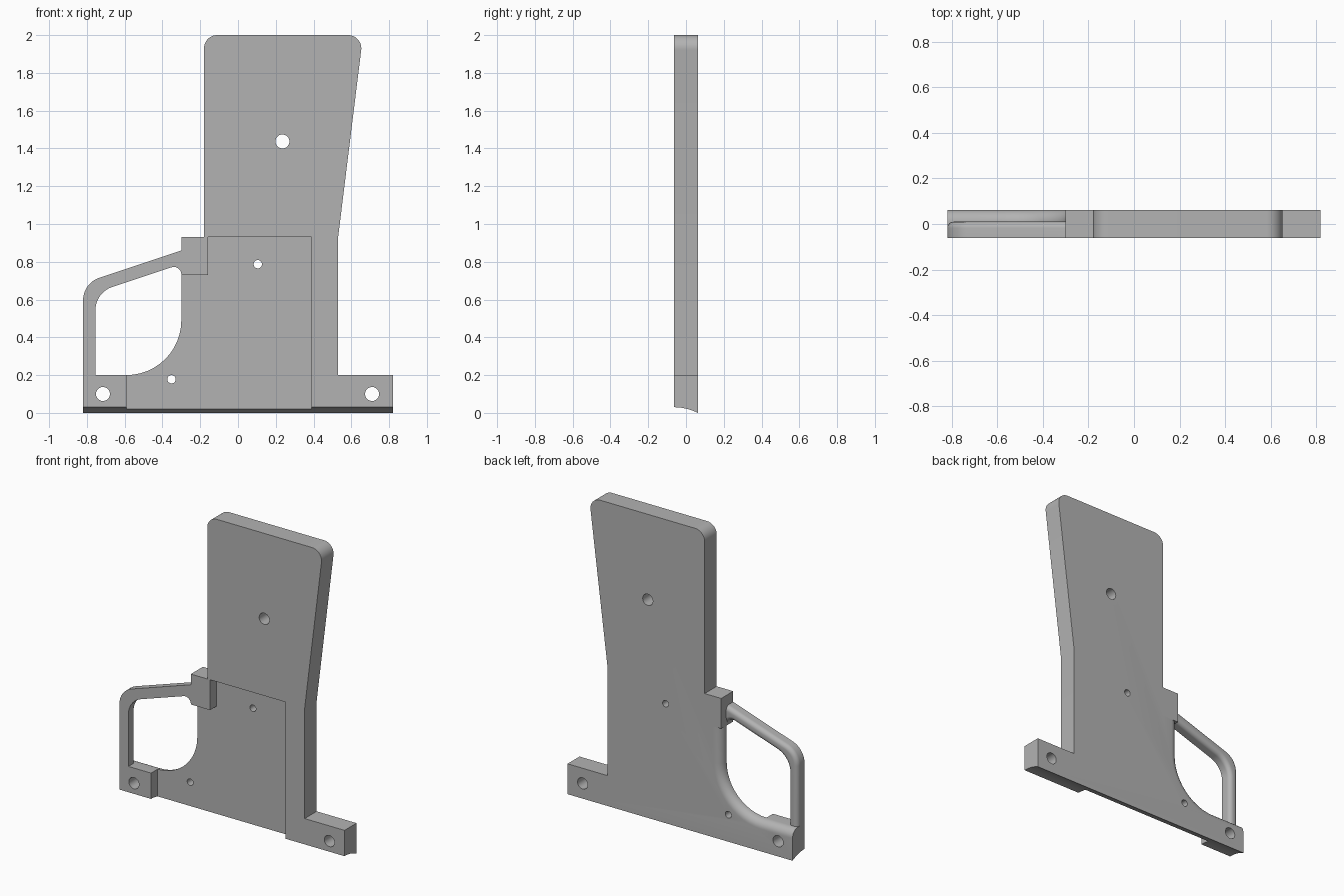
import bpy
import bmesh
import math
from mathutils import Vector

cube = bpy.data.objects.get("Cube")
if cube:
    bpy.data.objects.remove(cube, do_unlink=True)

FRONT, BACK = -0.0625, 0.0625
RECESS_FLOOR = 0.005
GUARD_BACK = 0.01

grey = bpy.data.materials.new("plain_grey")
grey.use_nodes = True
colour = (0.45, 0.45, 0.45, 1)
grey.diffuse_color = colour
grey.node_tree.nodes["Principled BSDF"].inputs["Base Color"].default_value = colour


def rounded(points, steps=12):
    """Outline of (x, z) points; a third value rounds that corner."""
    out = []
    for i, p in enumerate(points):
        c = Vector(p[:2])
        if len(p) == 2:
            out.append(c)
            continue
        a = (Vector(points[i - 1][:2]) - c).normalized()
        b = (Vector(points[(i + 1) % len(points)][:2]) - c).normalized()
        half = a.angle(b) / 2
        centre = c + (a + b).normalized() * p[2] / math.sin(half)
        reach = p[2] / math.tan(half)
        start, end = c + a * reach - centre, c + b * reach - centre
        sweep = start.angle(end)
        for k in range(steps + 1):
            t = k / steps
            out.append(centre + (start * math.sin((1 - t) * sweep)
                                 + end * math.sin(t * sweep)) / math.sin(sweep))
    return out


def prism(name, outline, low, high, axis="y", fillet=0, rule=None):
    """Extrude an outline along y or x, with optional rounded back edges."""
    bm = bmesh.new()
    place = (lambda u, v, d: (u, d, v)) if axis == "y" else (lambda u, v, d: (d, u, v))
    near = [bm.verts.new(place(u, v, low)) for u, v in outline]
    far = [bm.verts.new(place(u, v, high)) for u, v in outline]
    bm.faces.new(near)
    bm.faces.new(far[::-1])
    for i in range(len(near)):
        j = (i + 1) % len(near)
        bm.faces.new((near[i], far[i], far[j], near[j]))
    bmesh.ops.recalc_face_normals(bm, faces=bm.faces)
    if fillet:
        edges = []
        for e in bm.edges:
            mid = (e.verts[0].co + e.verts[1].co) / 2
            if all(abs(v.co.y - high) < 1e-5 for v in e.verts) and rule(mid):
                edges.append(e)
        bmesh.ops.bevel(bm, geom=edges, offset=fillet, offset_type='OFFSET',
                        segments=8, profile=0.5, affect='EDGES', clamp_overlap=False)
    mesh = bpy.data.meshes.new(name)
    bm.to_mesh(mesh)
    bm.free()
    mesh.materials.append(grey)
    obj = bpy.data.objects.new(name, mesh)
    bpy.context.collection.objects.link(obj)
    return obj


def activate(obj):
    bpy.ops.object.select_all(action='DESELECT')
    obj.select_set(True)
    bpy.context.view_layer.objects.active = obj


def cut(obj, cutter):
    cutter.hide_render = True
    mod = obj.modifiers.new("cut", 'BOOLEAN')
    mod.operation = 'DIFFERENCE'
    mod.solver = 'EXACT'
    mod.object = cutter
    activate(obj)
    bpy.ops.object.modifier_apply(modifier=mod.name)
    bpy.data.objects.remove(cutter, do_unlink=True)


# Main plate: foot, flared upright and curved opening with a rounded back edge
plate = prism("main_plate", rounded([
    (-0.82, 0), (0.82, 0), (0.82, 0.2), (0.53, 0.2), (0.53, 0.93),
    (0.662, 2, 0.07), (-0.18, 2, 0.07), (-0.18, 0.73), (-0.3, 0.73),
    (-0.3, 0.2, 0.29), (-0.82, 0.2)]), FRONT, BACK, fillet=0.0525,
    rule=lambda m: m.x < -0.29 and 0.15 < m.z)

# Shallow pocket in the front
cut(plate, prism("pocket_cutter", rounded([
    (-0.59, -0.1), (0.39, -0.1), (0.39, 0.93), (-0.16, 0.93),
    (-0.16, 0.73), (-0.59, 0.73)]), -0.2, RECESS_FLOOR))

# Hollow curved underside
curve = []
for k in range(13):
    t = -0.1 + 1.2 * k / 12
    curve.append((FRONT + 0.125 * t, 0.03 - 0.03 * t * abs(t)))
cut(plate, prism("underside_cutter",
                 curve + [(curve[-1][0], -0.1), (curve[0][0], -0.1)], -1, 1, "x"))

# Screw and pin holes
for x, z, r in [(0.235, 1.437, 0.037), (0.71, 0.1, 0.037), (-0.715, 0.1, 0.037),
                (0.105, 0.787, 0.022), (-0.352, 0.178, 0.022)]:
    ring = [(x + r * math.cos(a * math.tau / 32), z + r * math.sin(a * math.tau / 32))
            for a in range(32)]
    cut(plate, prism("hole_cutter", ring, -0.2, 0.2))

# Square block where the guard joins the plate
block = prism("guard_block", [(-0.3, 0.73), (-0.18, 0.73), (-0.18, 0.93), (-0.3, 0.93)],
              FRONT, BACK)

# Guard loop, flat in front and rounded behind
outer = rounded([(-0.755, 0.2), (-0.82, 0.2), (-0.82, 0.687, 0.125), (-0.26, 0.873),
                 (-0.26, 0.733)])[1:]
inner = rounded([(-0.3, 0.7), (-0.3, 0.788, 0.04), (-0.755, 0.637, 0.13),
                 (-0.755, 0.2)])[1:]
guard = prism("guard_loop", outer + inner, FRONT, GUARD_BACK, fillet=0.028,
              rule=lambda m: m.x < -0.29 and m.z > 0.21)

for obj in (plate, block, guard):
    activate(obj)
    bpy.ops.object.shade_smooth_by_angle(angle=math.radians(30))
